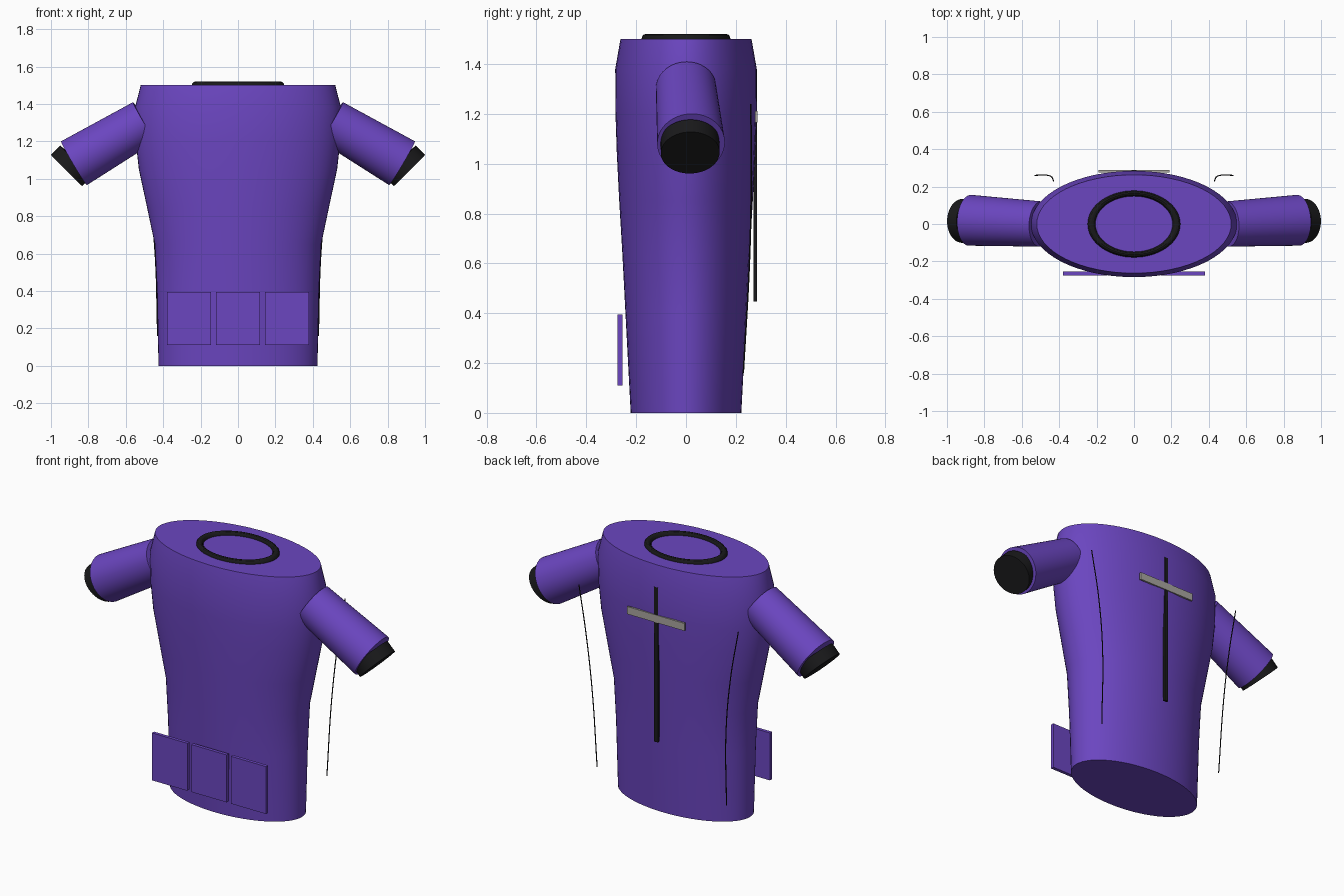
import bpy, bmesh
from math import sin, cos, pi, radians
from mathutils import Vector

if "Cube" in bpy.data.objects:
    bpy.data.objects.remove(bpy.data.objects["Cube"])


def material(name, rgb):
    m = bpy.data.materials.new(name)
    m.diffuse_color = (*rgb, 1)
    m.use_nodes = True
    m.node_tree.nodes["Principled BSDF"].inputs["Base Color"].default_value = m.diffuse_color
    return m


PURPLE = material("purple_fabric", (0.147, 0.061, 0.53))
BLACK = material("black_trim", (0.01, 0.01, 0.011))
GREY = material("reflective_grey", (0.4, 0.38, 0.35))


def finish(ob, name, mat, smooth=True):
    ob.name = name
    ob.data.materials.append(mat)
    if smooth:
        bpy.ops.object.select_all(action='DESELECT')
        ob.select_set(True)
        bpy.context.view_layer.objects.active = ob
        bpy.ops.object.shade_smooth_by_angle(angle=radians(30))
    return ob


def box(name, center, size, mat):
    bpy.ops.mesh.primitive_cube_add(size=1, location=center)
    ob = bpy.context.object
    ob.scale = size
    bpy.ops.object.transform_apply(location=False, rotation=False, scale=True)
    return finish(ob, name, mat, smooth=False)


def tube(name, a, b, r1, r2, mat):
    a, b = Vector(a), Vector(b)
    bpy.ops.mesh.primitive_cone_add(vertices=48, radius1=r1, radius2=r2,
                                    depth=(b - a).length, location=(a + b) / 2)
    ob = bpy.context.object
    ob.rotation_euler = (b - a).to_track_quat('Z', 'Y').to_euler()
    return finish(ob, name, mat)


# Torso: elliptical rings (z, half width, half depth) bridged and capped
rings = [(0, .425, .222), (.4, .433, .243), (.65, .445, .256), (.85, .487, .268),
         (1.05, .53, .278), (1.2, .547, .283), (1.38, .551, .284), (1.5, .52, .263)]
N = 64
bm = bmesh.new()
loops = [[bm.verts.new((w * cos(2 * pi * i / N), d * sin(2 * pi * i / N), z))
          for i in range(N)] for z, w, d in rings]
for lo, hi in zip(loops, loops[1:]):
    for i in range(N):
        j = (i + 1) % N
        bm.faces.new((lo[i], lo[j], hi[j], hi[i]))
bm.faces.new(loops[0][::-1])
bm.faces.new(loops[-1])
mesh = bpy.data.meshes.new("torso")
bm.to_mesh(mesh)
bm.free()
torso = bpy.data.objects.new("torso", mesh)
bpy.context.collection.objects.link(torso)
finish(torso, "torso", PURPLE)

# Neck collar: flattened ring
bpy.ops.mesh.primitive_torus_add(major_radius=.227, minor_radius=.021, major_segments=64,
                                 minor_segments=12, location=(0, 0, 1.499))
collar = bpy.context.object
collar.scale.y = .72
finish(collar, "collar", BLACK)

for side, s in (("left", -1), ("right", 1)):
    # Sleeve and its steeper cuff
    tube(side + "_sleeve", (s * .50, 0, 1.305), (s * .877, .02, 1.083), .121, .136, PURPLE)
    d = Vector((s * .707, .02, -.707))
    end = Vector((s * .916, .017, 1.044))
    tube(side + "_cuff", end - d * .07, end, .118, .118, BLACK)

    # Thin back seam
    cu = bpy.data.curves.new(side + "_seam", 'CURVE')
    cu.dimensions = '3D'
    cu.bevel_depth = .003
    cu.bevel_resolution = 1
    pts = [(.53, .26, 1.24), (.48, .262, .95), (.445, .255, .62), (.43, .23, .16)]
    sp = cu.splines.new('BEZIER')
    sp.bezier_points.add(len(pts) - 1)
    for bp, (x, y, z) in zip(sp.bezier_points, pts):
        bp.co = (s * x, y, z)
        bp.handle_left_type = bp.handle_right_type = 'AUTO'
    cu.materials.append(BLACK)
    bpy.context.collection.objects.link(bpy.data.objects.new(side + "_seam", cu))

# Front pockets
for i, x in enumerate((-.262, 0, .262)):
    box(f"front_pocket_{i + 1}", (x, -.265, .253), (.235, .02, .285), PURPLE)

# Back zip and reflective strip
box("back_zip", (0, .278, .911), (.025, .014, .93), BLACK)
box("reflective_strip", (0, .282, 1.188), (.38, .011, .045), GREY)
